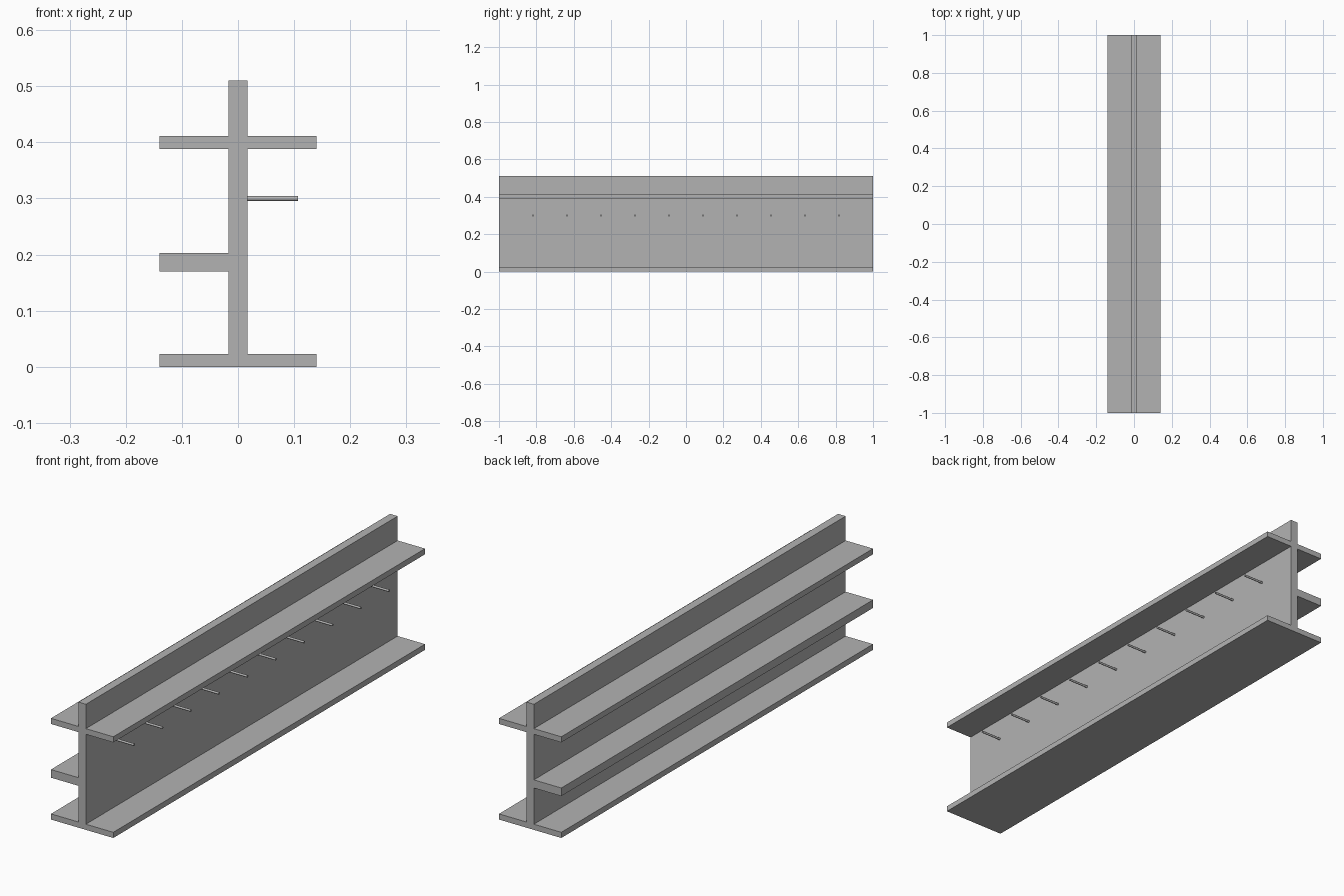
import bpy
import bmesh
import math

cube = bpy.data.objects.get("Cube")
if cube:
    bpy.data.objects.remove(cube)

LENGTH = 2.0
WEB = 0.017        # half thickness of the upright web
REACH = 0.14       # half width of the flanges
HEIGHT = 0.51
BASE_TOP = 0.023
TOP_FLANGE = (0.388, 0.411)
SHELF = (0.17, 0.203)
PEGS = 10

grey = bpy.data.materials.new("plain grey")
grey.use_nodes = True
colour = (0.45, 0.45, 0.45, 1)
grey.diffuse_color = colour
grey.node_tree.nodes["Principled BSDF"].inputs["Base Color"].default_value = colour


def add_object(name, bm):
    bmesh.ops.recalc_face_normals(bm, faces=bm.faces)
    mesh = bpy.data.meshes.new(name)
    bm.to_mesh(mesh)
    bm.free()
    mesh.materials.append(grey)
    obj = bpy.data.objects.new(name, mesh)
    bpy.context.collection.objects.link(obj)
    return obj


def side_outline(sign, ledges):
    """Outline of one side from bottom to top, stepping out at each ledge."""
    points = [(sign * REACH, 0), (sign * REACH, BASE_TOP), (sign * WEB, BASE_TOP)]
    for low, high in ledges:
        points += [(sign * WEB, low), (sign * REACH, low),
                   (sign * REACH, high), (sign * WEB, high)]
    return points + [(sign * WEB, HEIGHT)]


# Beam: web, flanges and one-sided shelf as a single extruded section
outline = side_outline(1, [TOP_FLANGE]) + side_outline(-1, [SHELF, TOP_FLANGE])[::-1]
bm = bmesh.new()
section = bm.faces.new([bm.verts.new((x, -LENGTH / 2, z)) for x, z in outline])
extruded = bmesh.ops.extrude_face_region(bm, geom=[section], use_keep_orig=True)
moved = [v for v in extruded["geom"] if isinstance(v, bmesh.types.BMVert)]
bmesh.ops.translate(bm, verts=moved, vec=(0, LENGTH, 0))
add_object("beam", bm)

# Pegs: evenly spaced round rods standing out of the web
for i in range(PEGS):
    bm = bmesh.new()
    bmesh.ops.create_cone(bm, cap_ends=True, segments=16,
                          radius1=0.0045, radius2=0.0045, depth=0.092)
    peg = add_object(f"peg_{i + 1}", bm)
    peg.rotation_euler.y = math.pi / 2
    peg.location = (0.061, -LENGTH / 2 + LENGTH * (i + 1) / (PEGS + 1), 0.3)
    for face in peg.data.polygons:
        face.use_smooth = len(face.vertices) == 4
    for edge in peg.data.edges:
        a, b = (peg.data.vertices[v].co.z for v in edge.vertices)
        edge.use_edge_sharp = abs(a - b) < 0.001
